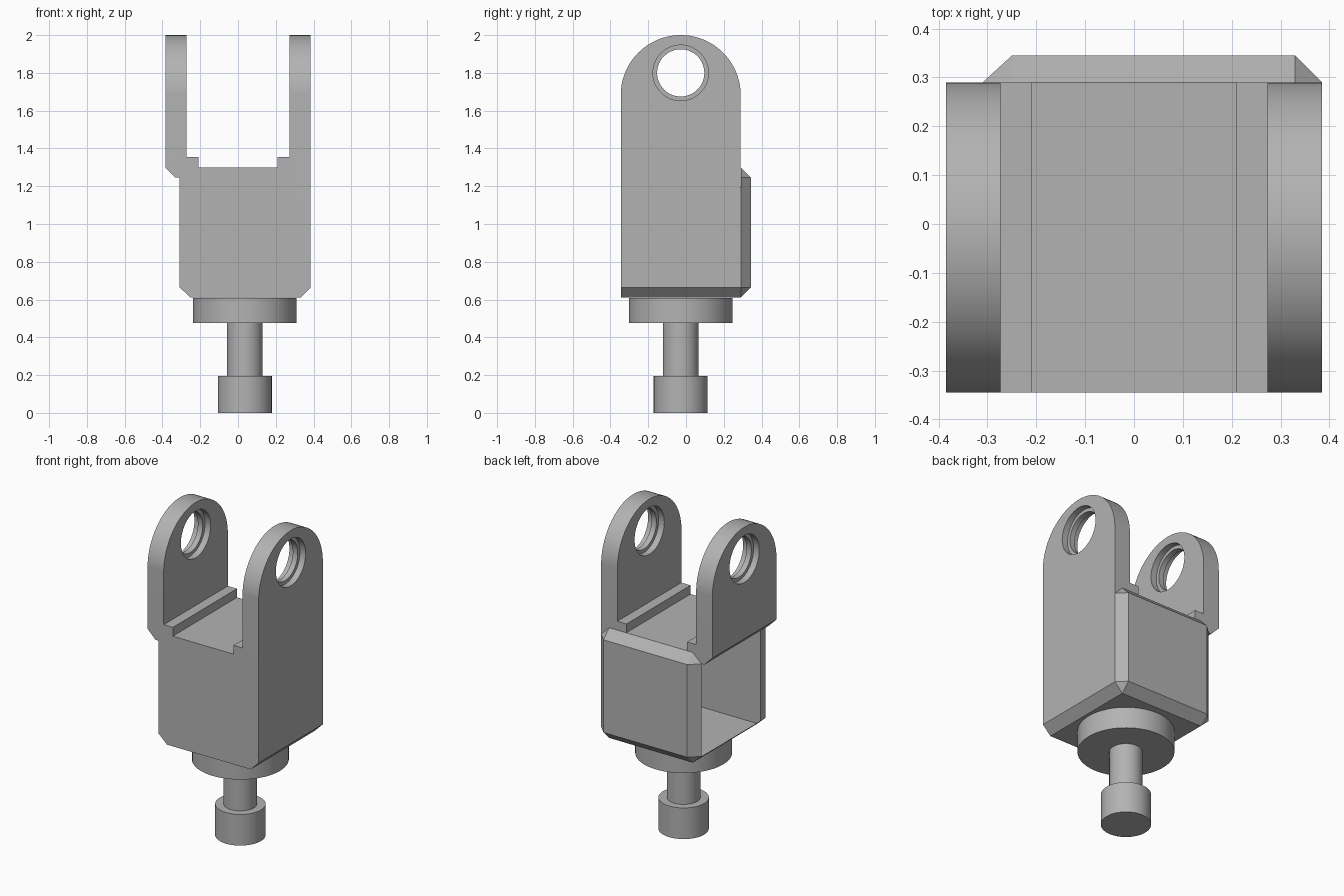
import bpy, bmesh, math
from mathutils import Matrix, Vector

if "Cube" in bpy.data.objects:
    bpy.data.objects.remove(bpy.data.objects["Cube"], do_unlink=True)

FRONT, BACK, PANEL = -0.345, 0.29, 0.345
AX, AY = 0.036, -0.028          # axis of the pin below and of the bores

steel = bpy.data.materials.new("grey steel")
steel.use_nodes = True
colour = (0.45, 0.45, 0.45, 1)
steel.diffuse_color = colour
steel.node_tree.nodes["Principled BSDF"].inputs["Base Color"].default_value = colour
steel.use_backface_culling = True


def add_object(name, bm, tidy=True):
    if tidy:
        bmesh.ops.recalc_face_normals(bm, faces=bm.faces)
    mesh = bpy.data.meshes.new(name)
    bm.to_mesh(mesh)
    bm.free()
    mesh.materials.append(steel)
    obj = bpy.data.objects.new(name, mesh)
    bpy.context.collection.objects.link(obj)
    return obj


def prism(name, points, sweep):
    """Extrude a closed outline along a vector."""
    bm = bmesh.new()
    face = bm.faces.new([bm.verts.new(p) for p in points])
    new = bmesh.ops.extrude_face_region(bm, geom=[face])["geom"]
    bmesh.ops.translate(bm, vec=sweep, verts=[v for v in new if isinstance(v, bmesh.types.BMVert)])
    return add_object(name, bm)


def lathe(name, profile, matrix, sides=64):
    """Spin (radius, height) points around z, closed by end caps."""
    bm = bmesh.new()
    rings = []
    for r, h in profile:
        rings.append([bm.verts.new((r * math.cos(a), r * math.sin(a), h))
                      for a in (2 * math.pi * i / sides for i in range(sides))])
    for low, high in zip(rings, rings[1:]):
        for i in range(sides):
            j = (i + 1) % sides
            bm.faces.new((low[i], low[j], high[j], high[i]))
    bm.faces.new(rings[0])
    bm.faces.new(rings[-1])
    bm.transform(matrix)
    return add_object(name, bm)


def smooth(obj):
    bpy.ops.object.select_all(action="DESELECT")
    obj.select_set(True)
    bpy.context.view_layer.objects.active = obj
    bpy.ops.object.shade_smooth_by_angle(angle=math.radians(30))


# fork: stepped U profile swept from front to back
outline = [(-0.25, 0.61), (0.33, 0.61), (0.385, 0.665), (0.385, 2.1), (0.273, 2.1),
           (0.273, 1.355), (0.21, 1.355), (0.21, 1.3), (-0.21, 1.3), (-0.21, 1.355),
           (-0.273, 1.355), (-0.273, 2.1), (-0.385, 2.1), (-0.385, 1.3),
           (-0.33, 1.245), (-0.31, 1.245), (-0.31, 0.665)]
fork = prism("fork_body", [(x, FRONT, z) for x, z in outline], (0, BACK - FRONT, 0))

# cutters: the rounded arm tops and the bores with a rib in the middle
radius = (BACK - FRONT) / 2
crown = [(-1, AY + radius * math.cos(a), 2 - radius + radius * math.sin(a))
         for a in (math.pi * i / 48 for i in range(49))]
crown_cutter = prism("crown_cutter", [(-1, BACK + 0.0005, 0.3)] + crown
                     + [(-1, FRONT, 0.3)], (2, 0, 0))
cutters = [(crown_cutter, "INTERSECT")]
for side in (-1, 1):
    place = Matrix.Translation((side * 0.329, AY, 1.8)) @ Matrix.Rotation(math.pi / 2, 4, "Y")
    bore = lathe("bore_cutter", [(0.147, -0.09), (0.147, -0.017), (0.125, -0.017),
                                 (0.125, 0.017), (0.147, 0.017), (0.147, 0.09)], place)
    cutters.append((bore, "DIFFERENCE"))
for cutter, operation in cutters:
    cutter.hide_render = True
    cut = fork.modifiers.new(cutter.name, "BOOLEAN")
    cut.object, cut.operation, cut.solver = cutter, operation, "EXACT"

graph = bpy.context.evaluated_depsgraph_get()
fork.data = bpy.data.meshes.new_from_object(fork.evaluated_get(graph))
fork.modifiers.clear()
for cutter, _ in cutters:
    bpy.data.objects.remove(cutter, do_unlink=True)

# the right side of the housing is open
bm = bmesh.new()
bm.from_mesh(fork.data)
opening = [f for f in bm.faces if f.normal.x < -0.9
           and abs(f.calc_center_median().x + 0.31) < 0.005]
bmesh.ops.delete(bm, geom=opening, context="FACES")
bm.to_mesh(fork.data)
bm.free()
smooth(fork)

# back panel: bevelled slab with clipped corners
bm = bmesh.new()
for x, edge_x in ((-0.25, -0.31), (0.33, 0.385)):
    for z, edge_z in ((0.665, 0.61), (1.245, 1.3)):
        for corner in ((x, PANEL, z), (edge_x, BACK, z), (x, BACK, edge_z)):
            bm.verts.new(corner)
bmesh.ops.convex_hull(bm, input=bm.verts)
bmesh.ops.dissolve_limit(bm, angle_limit=0.01, verts=bm.verts, edges=bm.edges)
bmesh.ops.recalc_face_normals(bm, faces=bm.faces)
inner = [f for f in bm.faces if f.normal.y < -0.9]
bmesh.ops.delete(bm, geom=inner, context="FACES")
add_object("back_panel", bm, tidy=False)


def sheet(name, corners, facing):
    """A single flat face turned towards a direction."""
    bm = bmesh.new()
    face = bm.faces.new([bm.verts.new(c) for c in corners])
    face.normal_update()
    if face.normal.dot(Vector(facing)) < 0:
        face.normal_flip()
    add_object(name, bm, tidy=False)


# inside floor and the narrow lip at the front of the opening
sheet("housing_floor", [(-0.25, FRONT, 0.613), (0.33, FRONT, 0.613),
                        (0.33, BACK, 0.613), (-0.25, BACK, 0.613)], (0, 0, 1))
sheet("opening_lip", [(-0.31, FRONT, 0.665), (-0.31, FRONT + 0.055, 0.665),
                      (-0.31, FRONT + 0.055, 1.245), (-0.31, FRONT, 1.245)], (-1, 0, 0))

# flange, stem and foot turned as one pin
pin = lathe("mounting_pin", [(0.143, 0), (0.143, 0.195), (0.095, 0.195), (0.095, 0.475),
                             (0.275, 0.475), (0.275, 0.609)],
            Matrix.Translation((AX, AY, 0)))
smooth(pin)
